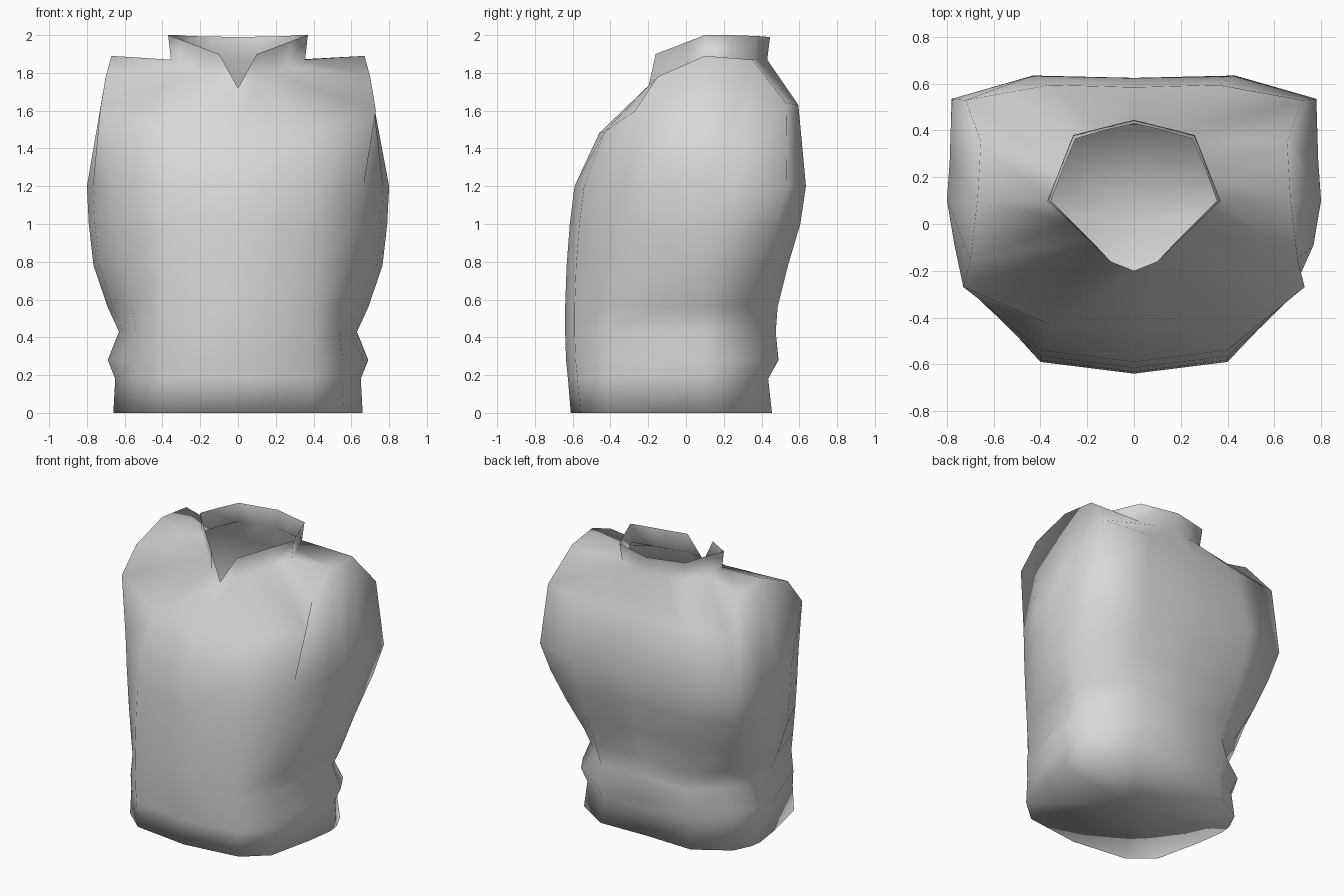
import bpy, bmesh

grey = bpy.data.materials.new("neutral grey")
grey.diffuse_color = (0.68, 0.68, 0.68, 1)


def full_ring(half):
    """Close a half ring (front centre to back centre) by mirroring it."""
    return half + [(-x, y, z) for x, y, z in reversed(half[1:-1])]


def body_ring(z, yf, xs, yb, front, back):
    """Half cross-section: front depth, half width, back depth, two corner points."""
    return [(0, yf, z), (0.4, yf + 0.05, z), (*front, z),
            (0.96 * xs, -0.09, z), (xs, 0.1, z),
            (0.985 * xs, 0.1 + 0.4 * (back[1] - 0.1), z),
            (*back, z), (0.54 * xs, yb, z), (0, yb - 0.01, z)]


# Torso: flat base, waist fold, chest
rings = [body_ring(*r) for r in (
    (0.00, -0.61, 0.66, 0.455, (0.56, -0.42), (0.59, 0.31)),
    (0.18, -0.625, 0.65, 0.435, (0.55, -0.42), (0.57, 0.30)),
    (0.28, -0.635, 0.69, 0.49, (0.555, -0.42), (0.60, 0.33)),
    (0.43, -0.64, 0.63, 0.475, (0.54, -0.42), (0.525, 0.30)),
    (0.56, -0.64, 0.69, 0.485, (0.56, -0.41), (0.57, 0.33)),
    (0.78, -0.632, 0.765, 0.54, (0.60, -0.38), (0.67, 0.40)),
    (1.00, -0.615, 0.79, 0.605, (0.635, -0.35), (0.735, 0.48)),
    (1.20, -0.59, 0.80, 0.635, (0.665, -0.32), (0.78, 0.535)))]

# Shoulder edge, running from the chest over the arm side to the upper back
rings.append([(0, -0.46, 1.48), (0.36, -0.43, 1.49), (0.73, -0.27, 1.6),
              (0.70, -0.15, 1.78), (0.67, 0.1, 1.89), (0.655, 0.35, 1.87),
              (0.72, 0.53, 1.64), (0.36, 0.595, 1.63), (0, 0.585, 1.63)])

# Neck opening
rings.append([(0, -0.2, 1.72), (0.10, -0.16, 1.77), (0.18, -0.075, 1.8),
              (0.265, 0.01, 1.835), (0.355, 0.1, 1.87), (0.305, 0.235, 1.87),
              (0.25, 0.365, 1.87), (0.13, 0.4, 1.87), (0, 0.43, 1.87)])

# Standing collar with a V notch at the front
rings.append([(0, -0.2, 1.72), (0.10, -0.16, 1.9), (0.19, -0.073, 1.933),
              (0.28, 0.013, 1.967), (0.37, 0.1, 2.0), (0.315, 0.24, 2.0),
              (0.26, 0.38, 1.995), (0.13, 0.413, 1.992), (0, 0.445, 1.99)])

bm = bmesh.new()
loops = [[bm.verts.new(p) for p in full_ring(r)] for r in rings]
for low, high in zip(loops, loops[1:]):
    n = len(low)
    for i in range(n):
        j = (i + 1) % n
        bm.faces.new((low[i], low[j], high[j], high[i]))

# Closed base, fanned from its middle
middle = bm.verts.new((0, 0.0, 0))
base = loops[0]
for i in range(len(base)):
    bm.faces.new((middle, base[(i + 1) % len(base)], base[i]))

bmesh.ops.remove_doubles(bm, verts=bm.verts, dist=0.0005)
bmesh.ops.dissolve_degenerate(bm, edges=bm.edges, dist=0.0005)
for f in bm.faces:
    f.smooth = True
mesh = bpy.data.meshes.new("torso_with_collar")
bm.to_mesh(mesh)
bm.free()
mesh.materials.append(grey)
torso = bpy.data.objects.new("torso_with_collar", mesh)
bpy.context.collection.objects.link(torso)
